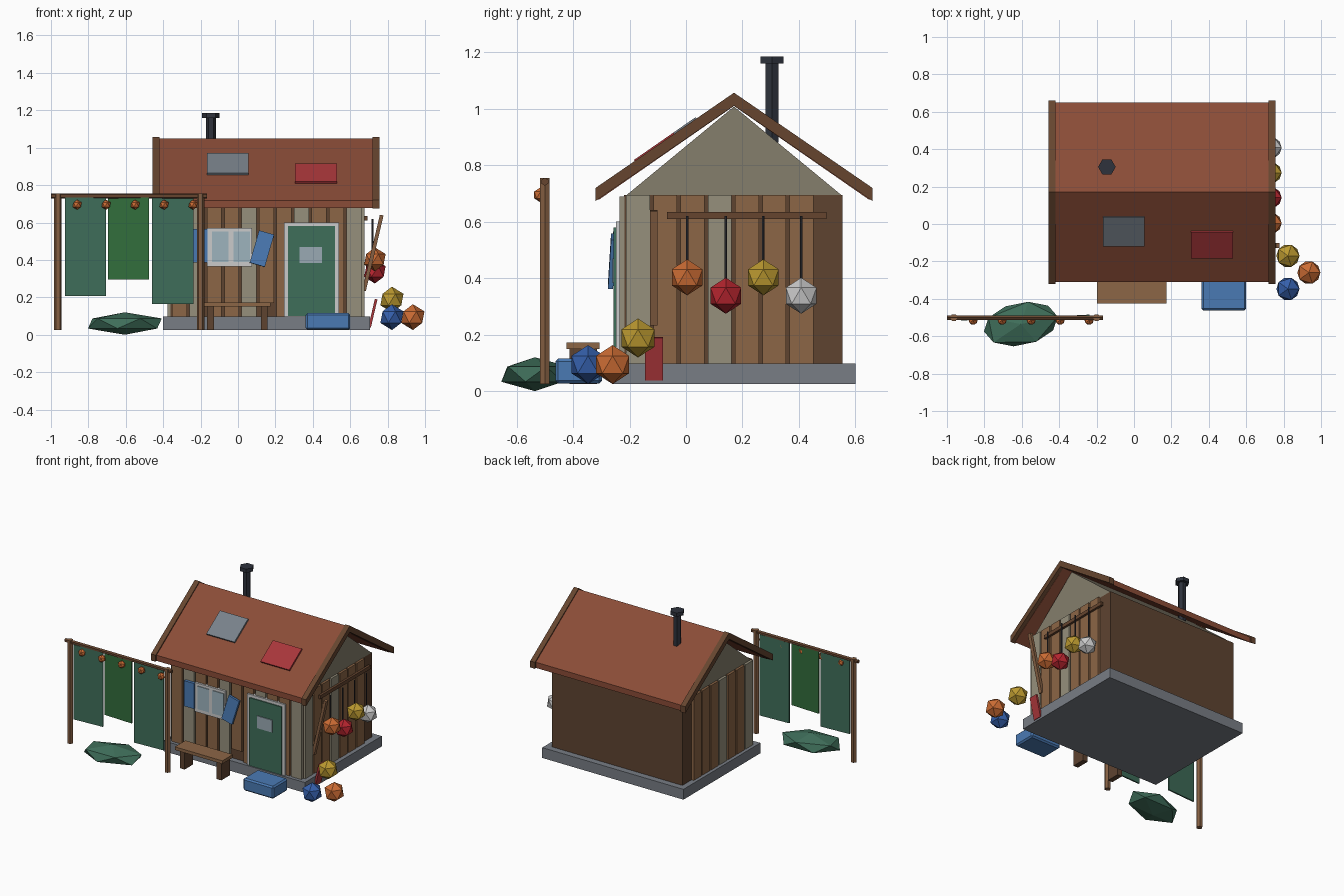
import bpy, bmesh, math
from mathutils import Euler

if "Cube" in bpy.data.objects:
    bpy.data.objects.remove(bpy.data.objects["Cube"])

COL = dict(wood="8c6646", dark="5e4330", beige="96907c", gable="857e6c", post="855f42",
           roof="8a4c37", barge="66452f", stone="787d85", iron="2e323c", white="c4c6c6",
           glass="9db4be", blue="4a7ab4", green="3f6e5a", leaf="326e3c", pane="9aaab4",
           red="a8363a", orange="cc6c34", crimson="b4242e", yellow="bc9a30",
           silver="bcbcbe", navy="3560ac", slate="78818a", rope="34343a")
mats = {}


def mat(key):
    if key not in mats:
        m = bpy.data.materials.new(key)
        rgb = [int(COL[key][i:i + 2], 16) / 255 for i in (0, 2, 4)]
        m.diffuse_color = [((c + 0.055) / 1.055) ** 2.4 for c in rgb] + [1]
        m.use_nodes = True
        m.node_tree.nodes["Principled BSDF"].inputs["Base Color"].default_value = m.diffuse_color
        mats[key] = m
    return mats[key]


def finish(name, key, bm, loc=(0, 0, 0), rot=(0, 0, 0)):
    bmesh.ops.recalc_face_normals(bm, faces=bm.faces)
    me = bpy.data.meshes.new(name)
    bm.to_mesh(me)
    bm.free()
    me.materials.append(mat(key))
    o = bpy.data.objects.new(name, me)
    o.location, o.rotation_euler = loc, Euler(rot)
    bpy.context.collection.objects.link(o)
    return o


def box(name, key, x, y, z, rot=(0, 0, 0)):
    """Box from (min, max) ranges, turned about its centre."""
    bm = bmesh.new()
    bmesh.ops.create_cube(bm, size=1)
    bmesh.ops.scale(bm, vec=[r[1] - r[0] for r in (x, y, z)], verts=bm.verts)
    return finish(name, key, bm, [(r[0] + r[1]) / 2 for r in (x, y, z)], rot)


def ball(name, key, loc, scale, rot=(0, 0, 0)):
    bm = bmesh.new()
    bmesh.ops.create_icosphere(bm, subdivisions=1, radius=1)
    bmesh.ops.scale(bm, vec=scale, verts=bm.verts)
    return finish(name, key, bm, loc, rot)


def rod(name, key, loc, r, length, rot=(0, 0, 0), n=6):
    bm = bmesh.new()
    bmesh.ops.create_cone(bm, cap_ends=True, segments=n, radius1=r, radius2=r, depth=length)
    # put vertices on the local +-y axis
    bmesh.ops.rotate(bm, verts=bm.verts, matrix=Euler((0, 0, math.pi / 2)).to_matrix())
    return finish(name, key, bm, loc, rot)


def prism(name, key, profile, x0, x1):
    """Extrude a (y, z) profile along x."""
    bm = bmesh.new()
    f = bm.faces.new([bm.verts.new((x0, y, z)) for y, z in profile])
    ext = bmesh.ops.extrude_face_region(bm, geom=[f])["geom"]
    bmesh.ops.translate(bm, vec=(x1 - x0, 0, 0), verts=[v for v in ext if isinstance(v, bmesh.types.BMVert)])
    return finish(name, key, bm)


def chevron(name, key, half, top, eave, t, x0, x1):
    c = 0.17
    prism(name, key, [(c - half, eave), (c, top), (c + half, eave),
                      (c + half, eave - t), (c, top - t), (c - half, eave - t)], x0, x1)


# Foundation, walls and gable
box("foundation", "stone", (-0.40, 0.705), (-0.26, 0.60), (0.025, 0.098))
box("walls", "dark", (-0.36, 0.66), (-0.22, 0.555), (0.098, 0.695))
prism("gable", "gable", [(-0.21, 0.695), (0.17, 1.008), (0.55, 0.695)], -0.36, 0.66)

# Vertical planks on the front and both sides
for i in range(11):
    x = -0.314 + i * 0.0935
    box(f"front_plank_{i}", "beige" if i % 3 == 1 else "wood", (x - 0.04, x + 0.04),
        (-0.236, -0.218), (0.17 if i == 5 else 0.098, 0.69))
for side, sx in (("left", -0.368), ("right", 0.667)):
    for i in range(7):
        y = -0.17 + i * 0.0965
        box(f"{side}_plank_{i}", "beige" if i in (0, 3) else "wood", (sx - 0.009, sx + 0.009),
            (y - 0.042, y + 0.042), (0.098, 0.695))

# Roof, barge boards, patches and stove pipe
chevron("roof", "roof", 0.48, 1.05, 0.717, 0.04, -0.43, 0.73)
for side, x in (("left", -0.457), ("right", 0.72)):
    chevron(f"{side}_barge_board", "barge", 0.49, 1.057, 0.72, 0.046, x, x + 0.037)
pitch = math.atan2(0.333, 0.48)
for name, key, x0, x1, y, w in (("grey_patch", "slate", -0.165, 0.055, -0.038, 0.186),
                                ("red_patch", "red", 0.305, 0.53, -0.11, 0.17)):
    z = 1.05 + (y - 0.17) * 0.333 / 0.48 + 0.005
    box(name, key, (x0, x1), (y - w / 2, y + w / 2), (z - 0.008, z + 0.008), (pitch, 0, 0))
rod("stove_pipe", "iron", (-0.145, 0.305, 1.02), 0.027, 0.28)
rod("stove_pipe_cap", "iron", (-0.145, 0.305, 1.173), 0.047, 0.026)

# Window with shutters, one hanging crooked
box("window_frame", "white", (-0.165, 0.075), (-0.25, -0.22), (0.365, 0.57))
for name, x in (("left_pane", -0.14), ("right_pane", -0.025)):
    box(name, "glass", (x, x + 0.09), (-0.255, -0.24), (0.39, 0.552))
box("left_shutter", "blue", (-0.242, -0.162), (-0.258, -0.238), (0.385, 0.565))
box("right_shutter", "blue", (0.086, 0.17), (-0.271, -0.253), (0.37, 0.55), (-0.06, 0.28, 0))

# Door
box("door_frame", "white", (0.245, 0.54), (-0.248, -0.22), (0.098, 0.60))
box("door", "green", (0.267, 0.518), (-0.256, -0.23), (0.10, 0.58))
box("door_pane", "pane", (0.33, 0.45), (-0.261, -0.24), (0.383, 0.47))

# Bench
box("bench_seat", "wood", (-0.198, 0.174), (-0.424, -0.306), (0.15, 0.172))
for name, x in (("left_bench_leg", -0.165), ("right_bench_leg", 0.122)):
    box(name, "dark", (x, x + 0.036), (-0.412, -0.316), (0.025, 0.15))

# Storage crate
crate = box("crate", "blue", (0.362, 0.60), (-0.463, -0.298), (0.027, 0.115))
bev = crate.modifiers.new("bevel", "BEVEL")
bev.width, bev.segments = 0.01, 1

# Net drying rack
for name, x in (("left_rack_post", -0.963), ("right_rack_post", -0.20)):
    rod(name, "post", (x, -0.50, 0.39), 0.02, 0.73)
rod("rack_bar", "barge", (-0.583, -0.50, 0.742), 0.014, 0.834, (0, math.pi / 2, 0))
for i, (x0, x1, z, key, y, r) in enumerate(((-0.925, -0.705, 0.207, "green", -0.505, 0.06),
                                            (-0.695, -0.475, 0.295, "leaf", -0.50, -0.04),
                                            (-0.46, -0.237, 0.163, "green", -0.495, 0.05))):
    box(f"hanging_net_{i}", key, (x0, x1), (y - 0.005, y + 0.005), (z, 0.735), (0, 0, r))
for i in range(5):
    ball(f"rack_float_{i}", "orange", (-0.86 + i * 0.155, -0.515, 0.695), [0.027] * 3)
ball("net_heap", "green", (-0.605, -0.535, 0.06), (0.225, 0.128, 0.06), (0, 0, 0.2))

# Float rail on the right wall
box("float_rail", "barge", (0.674, 0.692), (-0.067, 0.497), (0.61, 0.635))
for i, (y, z, key) in enumerate(((0.004, 0.403, "orange"), (0.141, 0.338, "crimson"),
                                 (0.274, 0.403, "yellow"), (0.408, 0.338, "silver"))):
    rod(f"float_rope_{i}", "rope", (0.72, y, (z + 0.62) / 2), 0.005, 0.62 - z)
    ball(f"wall_float_{i}", key, (0.732, y, z), [0.064] * 3)

# Floats lying on the ground
for name, key, loc in (("blue_float", "navy", (0.823, -0.347, 0.094)),
                       ("orange_float", "orange", (0.935, -0.26, 0.094)),
                       ("yellow_float", "yellow", (0.823, -0.17, 0.188))):
    ball(name, key, loc, [0.069] * 3)

# Paddle leaning at the corner
box("paddle_shaft", "post", (0.711, 0.731), (-0.127, -0.101), (0.23, 0.645), (0, 0.23, 0))
box("paddle_blade", "red", (0.714, 0.728), (-0.146, -0.082), (0.037, 0.192), (0, 0.23, 0))
